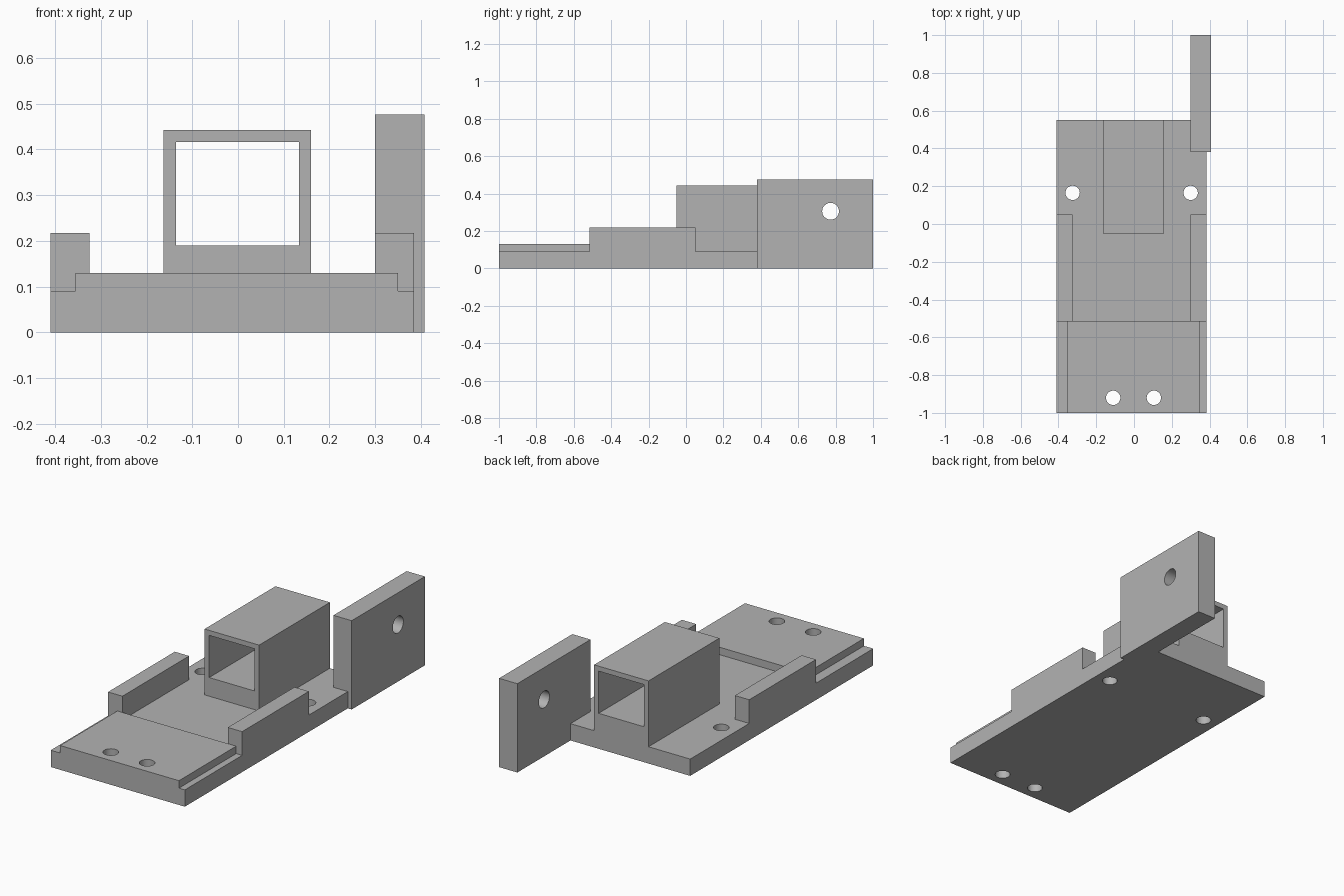
import bpy, math

cube = bpy.data.objects.get("Cube")
if cube:
    bpy.data.objects.remove(cube, do_unlink=True)

grey = bpy.data.materials.new("plain_grey")
grey.use_nodes = True
colour = (0.45, 0.45, 0.45, 1)
grey.diffuse_color = colour
grey.node_tree.nodes["Principled BSDF"].inputs["Base Color"].default_value = colour


def box(name, x, y, z):
    """Box from its (min, max) range on each axis."""
    bpy.ops.mesh.primitive_cube_add(size=1, location=[sum(r) / 2 for r in (x, y, z)])
    ob = bpy.context.object
    ob.name = name
    ob.scale = [r[1] - r[0] for r in (x, y, z)]
    bpy.ops.object.transform_apply(location=True, scale=True)
    ob.data.materials.append(grey)
    return ob


def drill(name, location, radius, rotation=(0, 0, 0)):
    bpy.ops.mesh.primitive_cylinder_add(vertices=32, radius=radius, depth=0.5,
                                        location=location, rotation=rotation)
    ob = bpy.context.object
    ob.name = name
    ob.data.materials.append(grey)
    return ob


def boolean(target, cutters, operation="DIFFERENCE"):
    """Apply each cutter to the target, then remove the cutter."""
    for cutter in cutters:
        cutter.hide_render = True
        mod = target.modifiers.new("boolean", "BOOLEAN")
        mod.operation, mod.solver, mod.object = operation, "EXACT", cutter
        bpy.context.view_layer.objects.active = target
        bpy.ops.object.modifier_apply(modifier=mod.name)
        bpy.data.objects.remove(cutter, do_unlink=True)


left, right, front, back = -0.41, 0.385, -1.0, 0.55
floor, step = 0.09, -0.515

# Base plate with its raised front pad
base = box("base_plate", (left, right), (front, back), (0, floor))
pad = box("front_pad", (-0.355, 0.35), (front, step), (floor - 0.04, 0.13))
boolean(base, [pad], "UNION")

# Screw holes through the base
boolean(base, [drill("hole_cutter", (x, y, 0.1), 0.038)
               for x, y in ((-0.11, -0.92), (0.105, -0.92), (-0.325, 0.165), (0.3, 0.165))])

# Corner notch that receives the side plate
boolean(base, [box("notch_cutter", (0.3, 0.5), (0.38, 0.7), (-0.1, 0.3))])

# Side rails
box("right_rail", (left, -0.325), (step, 0.05), (floor, 0.217))
box("left_rail", (0.3, right), (step, 0.05), (floor, 0.217))

# Square tube holder
tube = box("square_tube", (-0.163, 0.16), (-0.05, back), (floor, 0.443))
boolean(tube, [box("tube_cutter", (-0.136, 0.133), (-0.2, 0.7), (0.19, 0.416))])

# Upright side plate with a cross hole
plate = box("side_plate", (0.3, 0.408), (0.38, 1.0), (0, 0.476))
boolean(plate, [drill("cross_hole_cutter", (0.35, 0.773, 0.305), 0.045,
                      (0, math.pi / 2, 0))])

# Smooth hole walls, crisp edges
for ob in (base, plate):
    bpy.ops.object.select_all(action="DESELECT")
    ob.select_set(True)
    bpy.context.view_layer.objects.active = ob
    bpy.ops.object.shade_smooth_by_angle(angle=math.radians(30))
